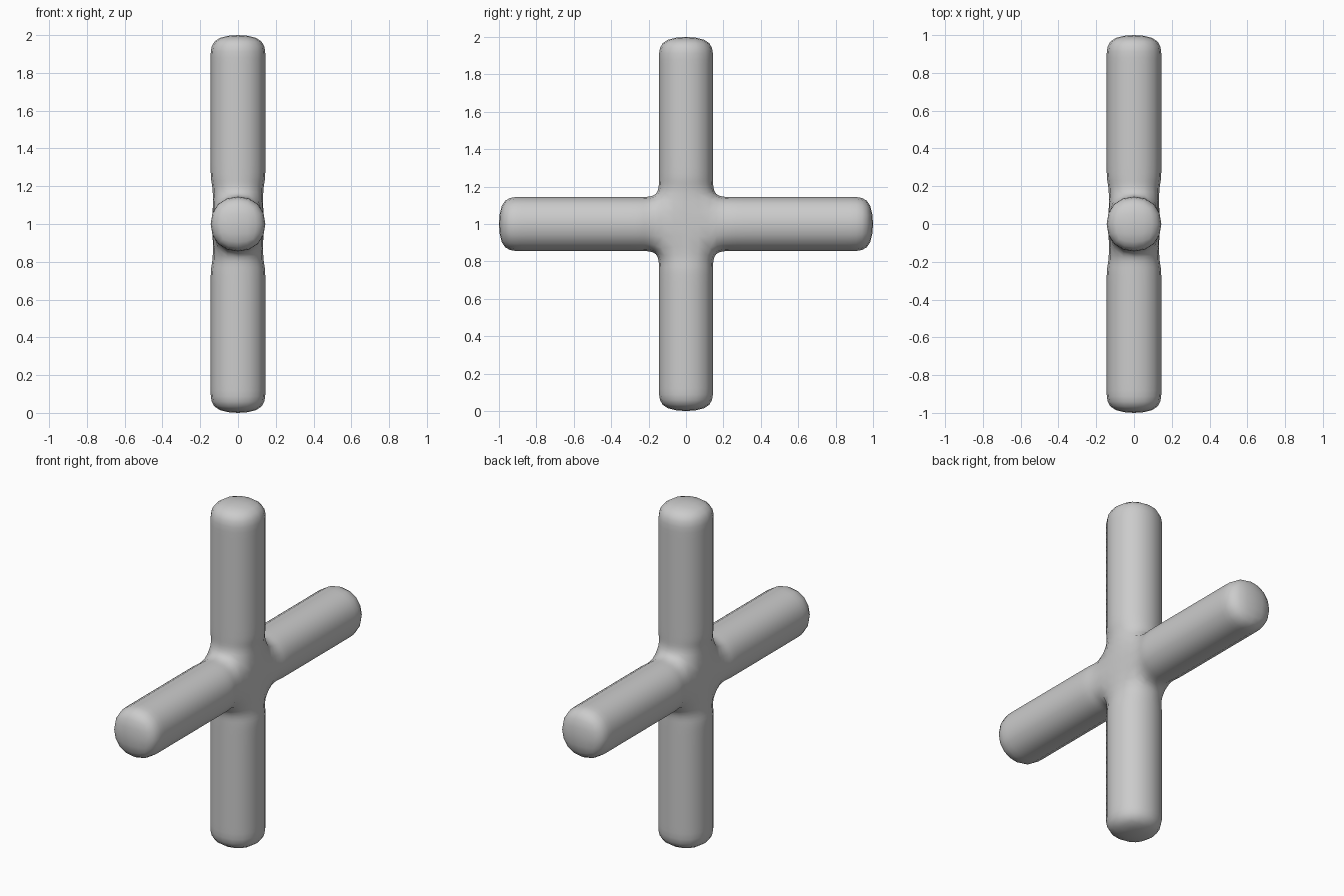
import bpy
import bmesh
from mathutils import Vector

if "Cube" in bpy.data.objects:
    bpy.data.objects.remove(bpy.data.objects["Cube"])

A = 0.158        # cage half width of each bar
HUB_X = 0.136    # the hub is slightly thinner than the bars
RINGS = (0.23, 0.30, 0.75, 0.88, 1.0105)  # distances of the cage rings from the hub

# Hub block
bm = bmesh.new()
bmesh.ops.create_cube(bm, size=2.0)
bmesh.ops.scale(bm, vec=(HUB_X, A, A), verts=bm.verts)
bm.normal_update()


def grow_bar(direction):
    """Extrude one bar of the cross outward from the hub."""
    face = max(bm.faces, key=lambda f: f.calc_center_median().dot(direction) if len(f.verts) == 4
               and f.normal.dot(direction) > 0.9 else -9)
    for dist in RINGS:
        face = bmesh.ops.extrude_discrete_faces(bm, faces=[face])["faces"][0]
        for v in face.verts:
            v.co.x = A if v.co.x > 0 else -A
            v.co += direction * (dist - v.co.dot(direction))
    bm.normal_update()


# Four bars: up, down, front and back
for d in ((0, 0, 1), (0, 0, -1), (0, 1, 0), (0, -1, 0)):
    grow_bar(Vector(d))

bmesh.ops.recalc_face_normals(bm, faces=bm.faces)
for f in bm.faces:
    f.smooth = True

mesh = bpy.data.meshes.new("rounded_cross")
bm.to_mesh(mesh)
bm.free()
cross = bpy.data.objects.new("rounded_cross", mesh)
cross.location.z = 1.0
bpy.context.collection.objects.link(cross)

# Rounding of bars, caps and junction
sub = cross.modifiers.new("rounding", 'SUBSURF')
sub.levels = 2
sub.render_levels = 2
